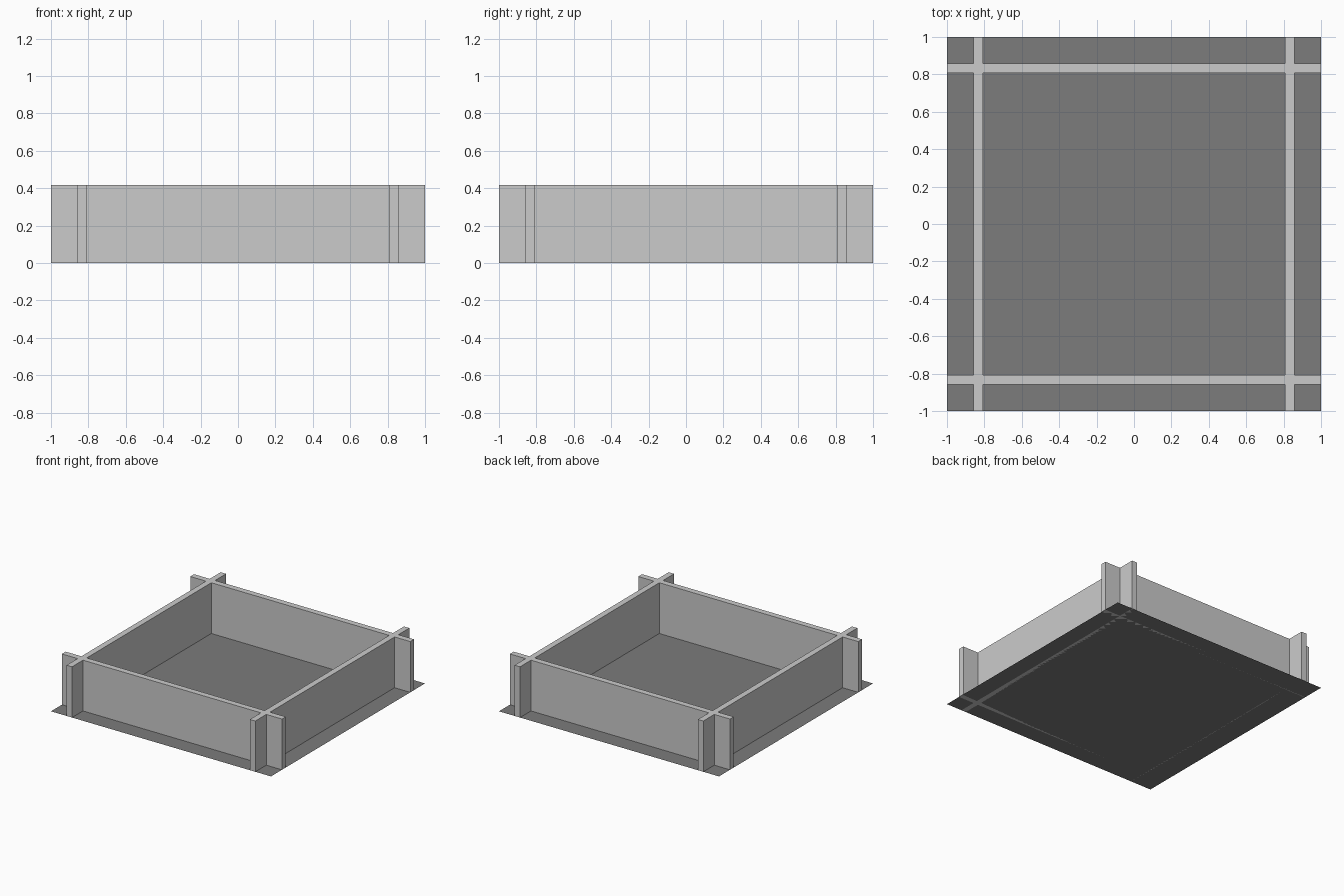
import bpy

if "Cube" in bpy.data.objects:
    bpy.data.objects.remove(bpy.data.objects["Cube"])

WALL_POS, THICK, HEIGHT = 0.833, 0.049, 0.417


def grey(name, value):
    mat = bpy.data.materials.new(name)
    mat.diffuse_color = (value, value, value, 1)
    mat.use_nodes = True
    mat.node_tree.nodes["Principled BSDF"].inputs["Base Color"].default_value = mat.diffuse_color
    return mat


WALL_GREY = grey("wall_grey", 0.56)
FLOOR_GREY = grey("floor_grey", 0.2)


def wall(name, loc, size):
    bpy.ops.mesh.primitive_cube_add(size=1, location=loc)
    ob = bpy.context.object
    ob.name = name
    ob.scale = size
    bpy.ops.object.transform_apply(location=False, rotation=False, scale=True)
    ob.data.materials.append(WALL_GREY)


# flat base sheet
bpy.ops.mesh.primitive_plane_add(size=2)
bpy.context.object.name = "floor"
bpy.context.object.data.materials.append(FLOOR_GREY)

# four full-length boards crossing near the corners
for side, label_x, label_y in ((-1, "left", "front"), (1, "right", "back")):
    wall(label_y + "_wall", (0, side * WALL_POS, HEIGHT / 2), (2, THICK, HEIGHT))
    wall(label_x + "_wall", (side * WALL_POS, 0, HEIGHT / 2), (THICK, 2, HEIGHT))
